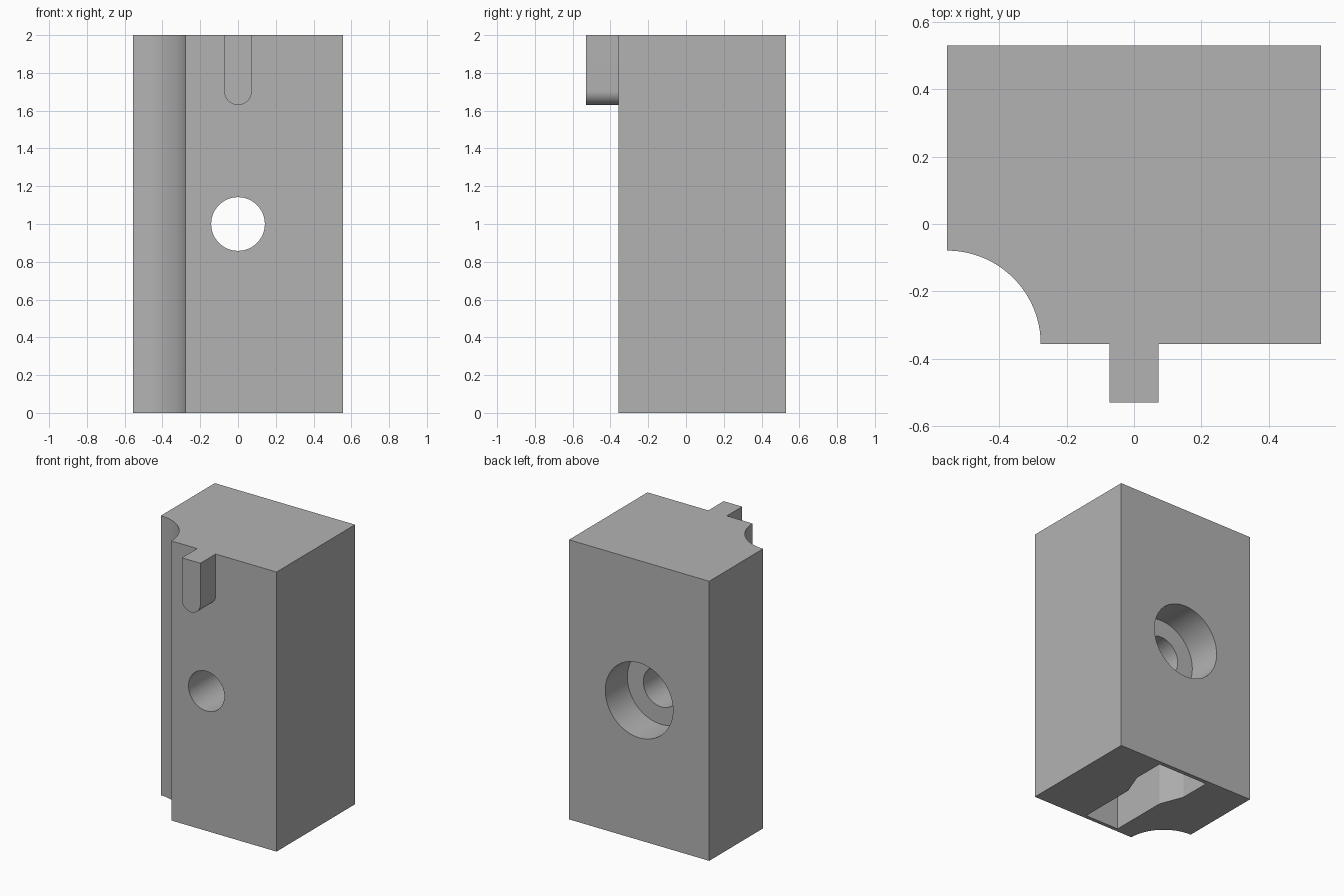
import bpy, bmesh
from math import sin, cos, pi, radians
from mathutils import Vector

cube = bpy.data.objects.get("Cube")
if cube:
    bpy.data.objects.remove(cube, do_unlink=True)

grey = bpy.data.materials.new("plain grey")
grey.use_nodes = True
grey.diffuse_color = (0.45, 0.45, 0.45, 1)
grey.node_tree.nodes["Principled BSDF"].inputs["Base Color"].default_value = grey.diffuse_color

HALF_X, FRONT, BACK, HEIGHT = 0.555, -0.357, 0.53, 2.0


def arc(cx, cy, r, start, end, steps):
    """Points along an arc, angles in degrees."""
    angles = [radians(start + (end - start) * i / steps) for i in range(steps + 1)]
    return [(cx + r * cos(a), cy + r * sin(a)) for a in angles]


def prism(name, outline, start, end, along_y=False):
    """Extrude an outline along z, or an xz outline along y."""
    bm = bmesh.new()
    place = (lambda p: (p[0], start, p[1])) if along_y else (lambda p: (p[0], p[1], start))
    face = bm.faces.new([bm.verts.new(place(p)) for p in outline])
    moved = bmesh.ops.extrude_face_region(bm, geom=[face])["geom"]
    shift = Vector((0, end - start, 0) if along_y else (0, 0, end - start))
    bmesh.ops.translate(bm, vec=shift, verts=[v for v in moved if isinstance(v, bmesh.types.BMVert)])
    bmesh.ops.recalc_face_normals(bm, faces=bm.faces)
    mesh = bpy.data.meshes.new(name)
    bm.to_mesh(mesh)
    bm.free()
    mesh.materials.append(grey)
    obj = bpy.data.objects.new(name, mesh)
    bpy.context.collection.objects.link(obj)
    return obj


def activate(obj):
    bpy.ops.object.select_all(action="DESELECT")
    obj.select_set(True)
    bpy.context.view_layer.objects.active = obj


def cut(obj, cutter):
    cutter.hide_render = True
    mod = obj.modifiers.new("cut", "BOOLEAN")
    mod.operation, mod.solver, mod.object = "DIFFERENCE", "EXACT", cutter
    activate(obj)
    bpy.ops.object.modifier_apply(modifier=mod.name)
    bpy.data.objects.remove(cutter, do_unlink=True)


# Block with a concave front corner
cove = arc(-HALF_X, FRONT, 0.278, 90, 0, 32)
block = prism("block", cove + [(HALF_X, FRONT), (HALF_X, BACK), (-HALF_X, BACK)], 0, HEIGHT)

# Through hole, and wider counterbore from the back
cut(block, prism("bolt_hole", arc(0, 1, 0.142, 0, 354.375, 63), FRONT - 0.1, BACK + 0.1, True))
cut(block, prism("counterbore", arc(0, 1, 0.268, 0, 354.375, 63), 0.28, BACK + 0.1, True))

# Blind bolt-shaped pocket in the underside
side = [(0.135, -0.33), (0.135, 0.10), (0.20, 0.27), (0.20, 0.50)]
pocket = side + [(-x, y) for x, y in reversed(side)]
cut(block, prism("underside_pocket", pocket, -0.1, 0.55))

# Round-ended key on the front face
key_r = 0.073
key_outline = arc(0, 1.63 + key_r, key_r, 180, 360, 24) + [(key_r, HEIGHT), (-key_r, HEIGHT)]
key = prism("front_key", key_outline, -0.53, FRONT, True)

for part in (block, key):
    activate(part)
    bpy.ops.object.shade_smooth_by_angle(angle=radians(20))
